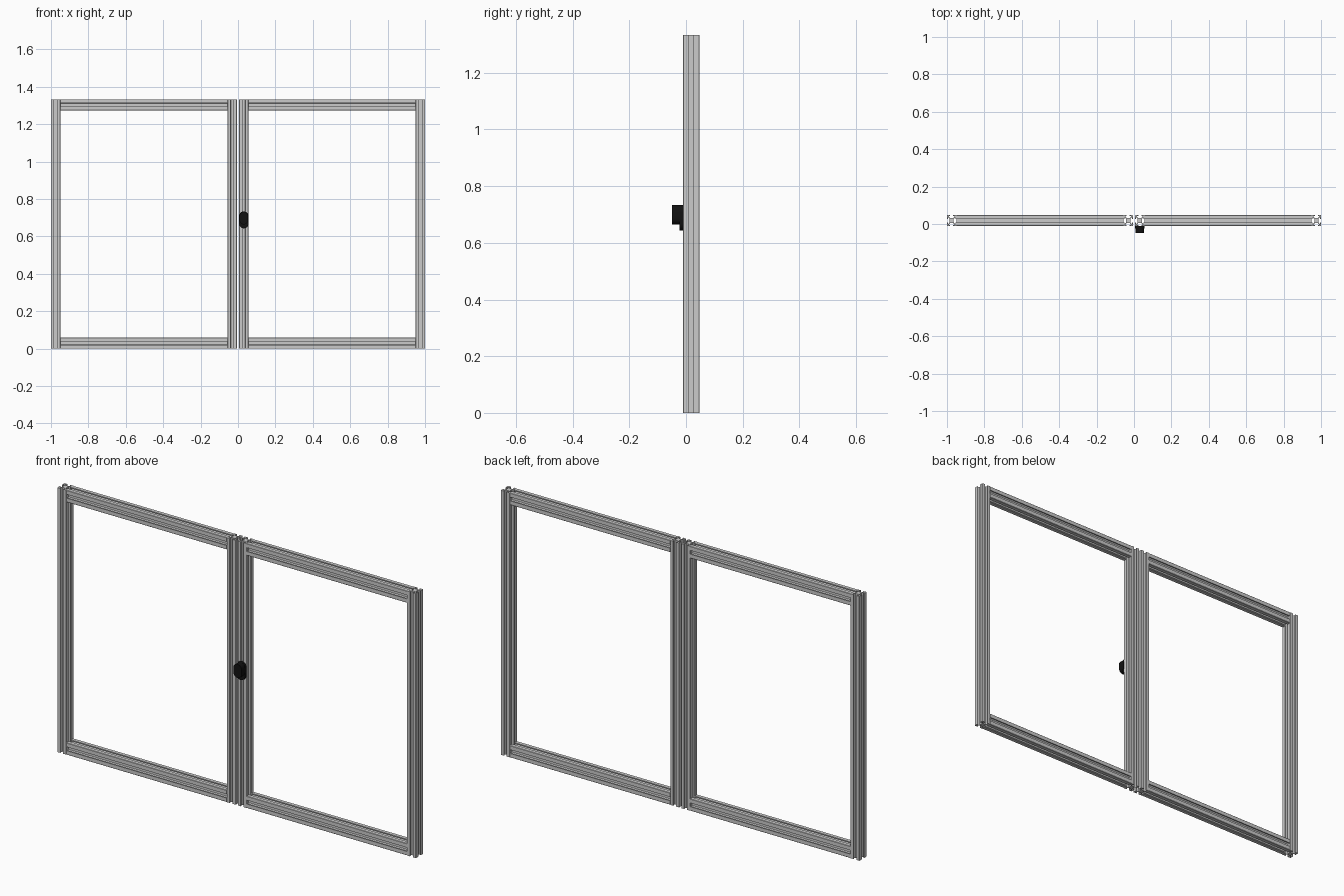
import bpy, bmesh, math
from mathutils import Matrix, Vector

if "Cube" in bpy.data.objects:
    bpy.data.objects.remove(bpy.data.objects["Cube"])

H = 1.333          # frame height
YC = 0.018         # centre plane of the frames
POST_W, DEPTH, RAIL_H = 0.05, 0.058, 0.06
GAP = 0.006        # half of the gap between the two frames


def prism(name, outline, length, matrix, mat=None):
    """Extrude a 2D outline along local z and place it with a matrix."""
    bm = bmesh.new()
    face = bm.faces.new([bm.verts.new((x, y, 0)) for x, y in outline])
    ext = bmesh.ops.extrude_face_region(bm, geom=[face])
    verts = [v for v in ext["geom"] if isinstance(v, bmesh.types.BMVert)]
    bmesh.ops.translate(bm, verts=verts, vec=(0, 0, length))
    bmesh.ops.transform(bm, matrix=matrix, verts=bm.verts)
    bmesh.ops.recalc_face_normals(bm, faces=bm.faces)
    me = bpy.data.meshes.new(name)
    bm.to_mesh(me)
    bm.free()
    ob = bpy.data.objects.new(name, me)
    bpy.context.collection.objects.link(ob)
    if mat:
        me.materials.append(mat)
    return ob


def slot_profile(w, d):
    """Four-slot extrusion section, one side repeated by quarter turns."""
    half = [(0.5, 0.47), (0.5, 0.16), (0.41, 0.16), (0.41, 0.3),
            (0.36, 0.3), (0.22, 0.15)]
    side = [(x, -y) for x, y in half] + [(x, y) for x, y in reversed(half)]
    pts = []
    for k in range(4):
        c, s = round(math.cos(k * math.pi / 2)), round(math.sin(k * math.pi / 2))
        pts += [((x * c - y * s) * w, (x * s + y * c) * d) for x, y in side]
    return pts


def capsule(w, z0, z1, n=10):
    """Upright outline with semicircular ends."""
    r = w / 2
    arc = [math.pi * i / n for i in range(n + 1)]
    return ([(r * math.cos(a), z1 - r + r * math.sin(a)) for a in arc] +
            [(-r * math.cos(a), z0 + r - r * math.sin(a)) for a in arc])


# Frames: two posts and two rails each
for sgn, label in ((-1, "left"), (1, "right")):
    outer = sgn * (1 - POST_W / 2)
    inner = sgn * (GAP + POST_W / 2)
    for x, part in ((outer, "outer"), (inner, "inner")):
        prism(f"{label}_{part}_post", slot_profile(POST_W, DEPTH), H,
              Matrix.Translation((x, YC, 0)))
    x0 = min(inner, outer) + POST_W / 2
    length = abs(outer - inner) - POST_W
    for z, part in ((RAIL_H / 2, "bottom"), (H - RAIL_H / 2, "top")):
        m = Matrix.Translation((x0, YC, z)) @ Matrix.Rotation(math.pi / 2, 4, 'Y')
        prism(f"{label}_{part}_rail", slot_profile(RAIL_H, DEPTH), length, m)

# Latch: thin mounting plate with a thicker knob on the upper part
black = bpy.data.materials.new("black_plastic")
black.diffuse_color = (0.006, 0.006, 0.006, 1)
black.use_nodes = True
black.node_tree.nodes["Principled BSDF"].inputs["Base Color"].default_value = black.diffuse_color
front = YC - DEPTH / 2
hx = GAP + POST_W / 2
turn = Matrix.Rotation(math.pi / 2, 4, 'X')      # extrudes toward -y
parts = [
    prism("latch_plate", capsule(0.05, 0.643, 0.734), 0.012,
          Matrix.Translation((hx, front, 0)) @ turn, black),
    prism("latch_knob", capsule(0.046, 0.664, 0.733), 0.027,
          Matrix.Translation((hx, front - 0.011, 0)) @ turn, black),
]
for ob in parts:
    bpy.context.view_layer.objects.active = ob
    ob.select_set(True)
bpy.ops.object.shade_smooth_by_angle(angle=math.radians(30))
